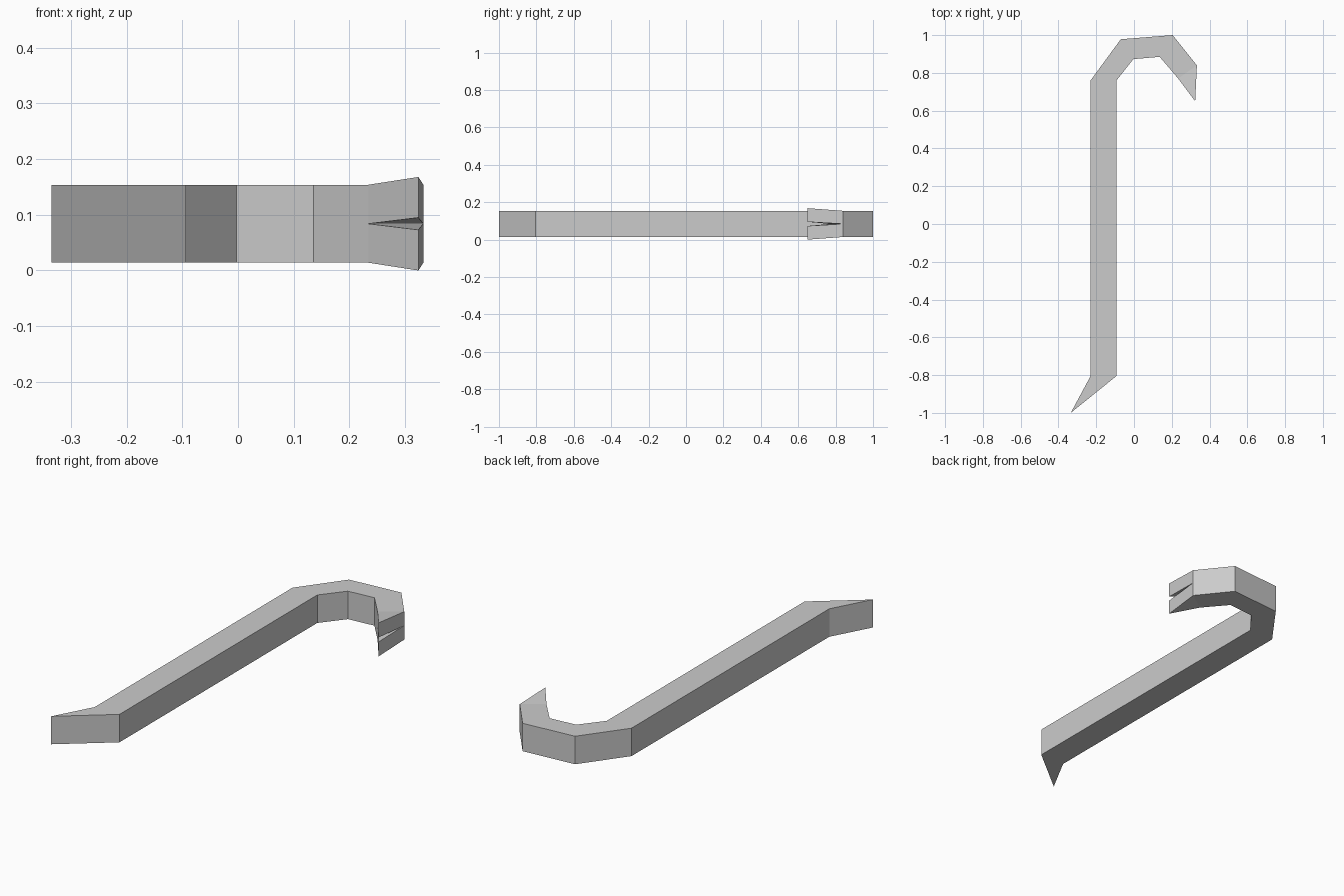
import bpy
import bmesh

cube = bpy.data.objects.get("Cube")
if cube:
    bpy.data.objects.remove(cube, do_unlink=True)

steel = bpy.data.materials.new("grey_steel")
COLOUR = (0.6, 0.6, 0.6, 1)
steel.use_nodes = True
steel.diffuse_color = COLOUR
steel.node_tree.nodes["Principled BSDF"].inputs["Base Color"].default_value = COLOUR

MID, HALF = 0.084, 0.07

# Inner and outer corners along the bar, from the chisel edge to the claw root
chisel = (-0.335, -1.0)
stations = [
    (chisel, chisel),
    ((-0.093, -0.805), (-0.23, -0.805)),
    ((-0.093, 0.76), (-0.23, 0.76)),
    ((-0.003, 0.873), (-0.07, 0.978)),
    ((0.136, 0.885), (0.205, 1.0)),
    ((0.234, 0.77), (0.333, 0.84)),
]
claw_tip = (0.324, 0.65)

bm = bmesh.new()
corners = {}


def corner(point, z):
    key = (*point, round(z, 4))
    if key not in corners:
        corners[key] = bm.verts.new(key)
    return corners[key]


def face(*verts):
    bm.faces.new(list(dict.fromkeys(verts)))


# Upper and lower halves of the bar
for side in (1, -1):
    edge = MID + side * HALF
    for (in_a, out_a), (in_b, out_b) in zip(stations, stations[1:]):
        face(*[corner(p, edge) for p in (in_a, in_b, out_b, out_a)])
        for a, b in ((in_a, in_b), (out_a, out_b)):
            face(corner(a, MID), corner(b, MID), corner(b, edge), corner(a, edge))

    # Flared claw prong, split from its neighbour by a V notch
    inner, outer = stations[-1]
    tip_notch = corner(claw_tip, MID + side * 0.011)
    tip_edge = corner(claw_tip, MID + side * 0.084)
    face(corner(inner, edge), corner(outer, edge), tip_edge)
    face(corner(inner, MID), corner(outer, MID), tip_notch)
    for root in (inner, outer):
        face(corner(root, MID), corner(root, edge), tip_edge, tip_notch)

# Merge the halves into clean flat sides
bmesh.ops.recalc_face_normals(bm, faces=bm.faces)
seams = [e for e in bm.edges if len(e.link_faces) == 2
         and all(abs(v.co.z - MID) < 0.001 for v in e.verts)
         and e.calc_face_angle() < 0.01]
bmesh.ops.dissolve_edges(bm, edges=seams, use_verts=True)
bmesh.ops.recalc_face_normals(bm, faces=bm.faces)

mesh = bpy.data.meshes.new("crowbar")
bm.to_mesh(mesh)
bm.free()
mesh.materials.append(steel)
crowbar = bpy.data.objects.new("crowbar", mesh)
bpy.context.collection.objects.link(crowbar)
